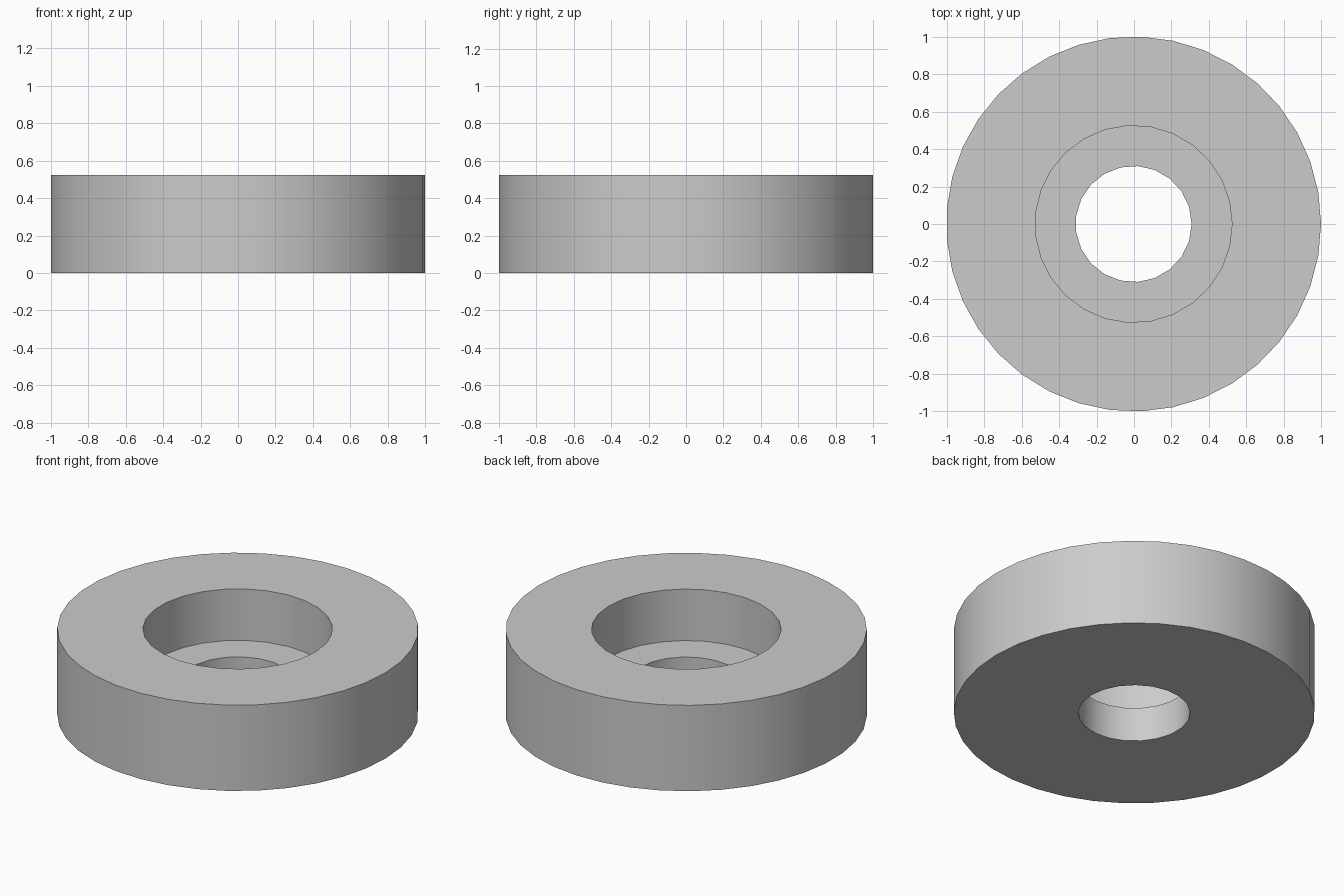
import bpy
import bmesh
from math import cos, sin, tau, radians

default_cube = bpy.data.objects.get("Cube")
if default_cube:
    bpy.data.objects.remove(default_cube, do_unlink=True)

HEIGHT = 0.525
FLOOR = 0.21      # level of the recess floor
SHIFT = -0.002    # centres the odd-sided outline

grey = bpy.data.materials.new("plain_grey")
grey.use_nodes = True
colour = (0.6, 0.6, 0.6, 1)
grey.diffuse_color = colour
grey.node_tree.nodes["Principled BSDF"].inputs["Base Color"].default_value = colour

# Ring profile, as (radius, height, sides), going around the cross-section
profile = [
    (1.001, 0, 37),
    (1.001, HEIGHT, 37),
    (0.526, HEIGHT, 27),
    (0.526, FLOOR, 27),
    (0.31, FLOOR, 21),
    (0.31, 0, 21),
]


def add_loop(bm, radius, z, sides):
    """Ring of corners, the first one on +x."""
    return [bm.verts.new((SHIFT + radius * cos(tau * i / sides),
                          radius * sin(tau * i / sides), z))
            for i in range(sides)]


def join_loops(bm, a, b):
    """Band of triangles between two rings, stepping along whichever lags."""
    n, m = len(a), len(b)
    i = j = 0
    while i < n or j < m:
        if (i + 1) * m <= (j + 1) * n:
            bm.faces.new((a[i % n], a[(i + 1) % n], b[j % m]))
            i += 1
        else:
            bm.faces.new((a[i % n], b[(j + 1) % m], b[j % m]))
            j += 1


# Stepped ring: outer wall, top, recess wall, recess floor, bore and underside
bm = bmesh.new()
loops = [add_loop(bm, *p) for p in profile]
for i in range(len(loops)):
    join_loops(bm, loops[i - 1], loops[i])

mesh = bpy.data.meshes.new("recessed_ring")
bm.to_mesh(mesh)
bm.free()
mesh.materials.append(grey)
ring = bpy.data.objects.new("recessed_ring", mesh)
bpy.context.collection.objects.link(ring)

bpy.ops.object.select_all(action="DESELECT")
ring.select_set(True)
bpy.context.view_layer.objects.active = ring
bpy.ops.object.shade_smooth_by_angle(angle=radians(30))
